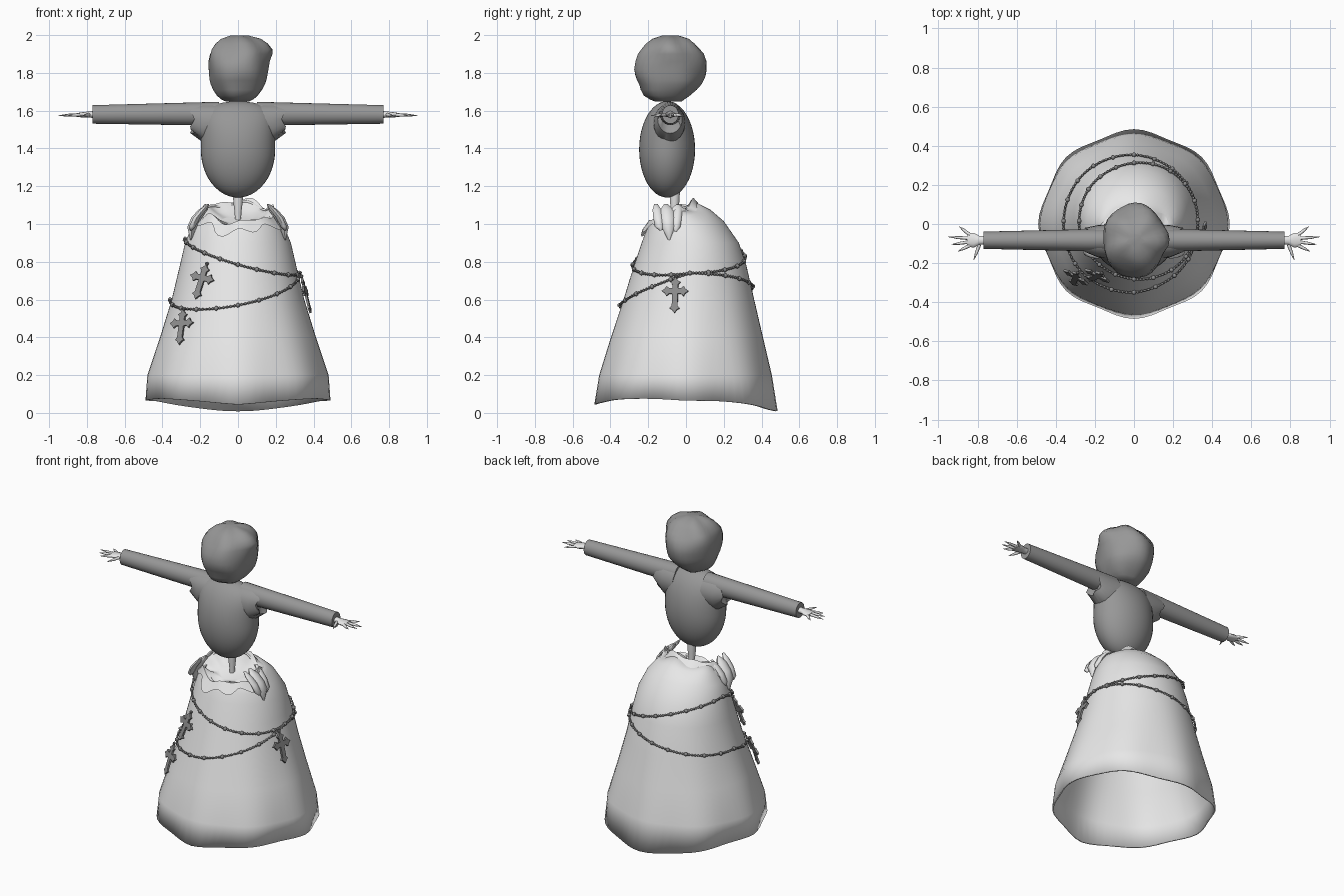
import bpy, bmesh
from math import sin, cos, pi, radians, tau
from mathutils import Vector, Matrix

if "Cube" in bpy.data.objects:
    bpy.data.objects.remove(bpy.data.objects["Cube"])


def material(name, value):
    m = bpy.data.materials.new(name)
    m.use_nodes = True
    m.diffuse_color = (value, value, value, 1)
    m.node_tree.nodes["Principled BSDF"].inputs["Base Color"].default_value = (value, value, value, 1)
    return m


CLOTH = material("pale cloth", 0.8)
GREY = material("mid grey", 0.31)
IRON = material("dark iron", 0.26)


def finish(name, bm, mat, sharp=45, mirror=False):
    bmesh.ops.recalc_face_normals(bm, faces=bm.faces)
    me = bpy.data.meshes.new(name)
    bm.to_mesh(me)
    bm.free()
    me.materials.append(mat)
    me.shade_smooth()
    me.set_sharp_from_angle(angle=radians(sharp))
    ob = bpy.data.objects.new(name, me)
    bpy.context.collection.objects.link(ob)
    if mirror:
        ob.modifiers.new("Mirror", 'MIRROR')
    return ob


def loft(bm, rings, cap_start=False, cap_end=False):
    rows = [[bm.verts.new(p) for p in r] for r in rings]
    n = len(rows[0])
    for a, b in zip(rows, rows[1:]):
        for j in range(n):
            k = (j + 1) % n
            bm.faces.new((a[j], a[k], b[k], b[j]))
    if cap_start:
        bm.faces.new(rows[0][::-1])
    if cap_end:
        bm.faces.new(rows[-1])


def flat_point(t, z, x0, x1, y0, y1, tilt=0):
    return Vector(((x0 + x1) / 2 + (x1 - x0) / 2 * cos(t),
                   (y0 + y1) / 2 + (y1 - y0) / 2 * sin(t), z + tilt * sin(t)))


def side_ring(x, yc, zc, ry, rz, n=24, jag=0):
    return [Vector((x + jag * cos(5 * t), yc + ry * cos(t), zc + rz * sin(t)))
            for t in (tau * i / n for i in range(n))]


# Skirt: height, half width, front y, back y, tilt
SKIRT = [(0.2, .475, -.455, .45, 0), (0.4, .41, -.395, .405, 0), (0.6, .35, -.33, .36, 0),
         (0.78, .308, -.275, .32, 0), (0.9, .28, -.235, .28, 0), (0.985, .245, -.215, .2, .03),
         (1.03, .21, -.2, .13, .045), (1.06, .175, -.18, .03, .055)]
SEG = 64
ANGLES = [tau * i / SEG for i in range(SEG)]


def skirt_line(t):
    s = sin(t)
    r = .475 + .01 * cos(8 * t)
    hem_z = .065 - .055 * max(0, s) ** 3 - .02 * max(0, -s) ** 3 + .03 * max(0, -s) * abs(cos(t))
    pts = [Vector((r * 1.01 * cos(t), r * s, hem_z))]
    for z, w, y0, y1, tilt in SKIRT:
        p = flat_point(t, z, -w, w, y0, y1, tilt)
        k = 1 + .014 * cos(8 * t) * max(0, 1 - z / .75)
        pts.append(Vector((p.x * k, p.y * k, p.z)))
    pts[-1].z += .014 * sin(5 * t + 1)
    return pts


def on_skirt(t, z, out=0):
    pts = skirt_line(t)
    for a, b in zip(pts, pts[1:]):
        if z <= b.z:
            break
    p = a.lerp(b, (z - a.z) / (b.z - a.z))
    return p + Vector((cos(t), sin(t), 0)) * out


bm = bmesh.new()
lines = [skirt_line(t) for t in ANGLES]
loft(bm, [[l[i] for l in lines] for i in range(len(SKIRT) + 1)])
skirt = finish("skirt", bm, CLOTH, 60)
mod = skirt.modifiers.new("Thickness", 'SOLIDIFY')
mod.thickness = 0.01

# Collar: shallow cup inside the waist, rolled rim and a ragged folded edge
bm = bmesh.new()
rim = [l[-1] for l in lines]
cup = [flat_point(t, 1.02, -.09, .09, -.13, -.03, .02) for t in ANGLES]
throat = [p.lerp(q, .35) - Vector((0, 0, .008 + .01 * sin(6 * t)))
          for p, q, t in zip(rim, cup, ANGLES)]
roll = [p + Vector((.015 * cos(t), .015 * sin(t), .008 + .012 * sin(7 * t)))
        for p, t in zip(rim, ANGLES)]
hem = []
for t, p in zip(ANGLES, rim):
    front = max(0, .35 - sin(t)) / 1.35
    drop = .015 + front * (.03 + .022 * sin(9 * t)) + .08 * max(0, abs(cos(t + .1)) - .9) * 5 * front
    hem.append(on_skirt(t, p.z - drop, .005 + .018 * front))
loft(bm, [cup, throat, roll, hem], cap_start=True)
finish("collar", bm, CLOTH, 50)

# Crumpled folds hanging at each side of the collar
bm = bmesh.new()
for y, w, low, lean in ((-.135, .024, .965, -.006), (-.09, .036, .915, -.004), (-.055, .022, .96, .004)):
    loft(bm, [[Vector((x + r * .7 * cos(t), y + lean * k + r * sin(t), z)) for t in ANGLES[::8]]
              for k, (x, z, r) in enumerate(((.25, low, .005), (.243, .985, w), (.218, 1.035, w * 1.1),
                                             (.185, 1.075, w), (.16, 1.105, .01)))], True, True)
finish("collar_fold", bm, CLOTH, 50, True)

# Waist post
bm = bmesh.new()
loft(bm, [[Vector((r * cos(t), -.06 + r * sin(t), z)) for t in ANGLES[::4]]
          for z, r in ((.99, .014), (1.06, .018), (1.11, .024), (1.17, .028))], True, True)
finish("waist_post", bm, CLOTH)

# Torso: an egg with squared shoulders
bm = bmesh.new()
bmesh.ops.create_uvsphere(bm, u_segments=40, v_segments=24, radius=1)
for v in bm.verts:
    if 0 < v.co.z < .999:
        v.co.x *= ((1 - v.co.z ** 6) / (1 - v.co.z ** 2)) ** .5
bm.transform(Matrix.Translation((0, -.1, 1.395)) @ Matrix.Diagonal((.197, .148, .255, 1)))
finish("torso", bm, GREY, 60)

# Shoulder and arm, mirrored
bm = bmesh.new()
loft(bm, [side_ring(.1, -.09, 1.535, .09, .1), side_ring(.185, -.088, 1.535, .082, .103),
          side_ring(.243, -.085, 1.555, .065, .075, jag=.012),
          side_ring(.225, -.085, 1.575, .05, .05)], True, True)
finish("shoulder", bm, GREY, 40, True)
bm = bmesh.new()
loft(bm, [side_ring(.1, -.083, 1.585, .058, .062), side_ring(.25, -.083, 1.583, .056, .06),
          side_ring(.77, -.083, 1.58, .044, .049)], True, True)
finish("arm", bm, GREY, 45, True)

# Hand with tapered fingers, mirrored
bm = bmesh.new()
loft(bm, [side_ring(.75, -.083, 1.58, .022, .02, 12), side_ring(.79, -.083, 1.58, .022, .016, 12),
          side_ring(.82, -.083, 1.578, .038, .014, 12), side_ring(.855, -.08, 1.577, .034, .01, 12)],
     True, True)
for base, tip in (((.79, -.105), (.82, -.185)), ((.84, -.11), (.9, -.14)), ((.845, -.092), (.935, -.105)),
                  ((.845, -.073), (.95, -.066)), ((.84, -.055), (.895, -.012))):
    a, b = Vector((*base, 1.578)), Vector((*tip, 1.574))
    rot = (b - a).to_track_quat('Z', 'Y').to_matrix()
    loft(bm, [[a.lerp(b, f) + rot @ Vector((r * cos(t), r * sin(t), 0)) for t in ANGLES[::8]]
              for f, r in ((0, .009), (.55, .0075), (1, .001))], True, True)
finish("hand", bm, CLOTH, 50, True)

# Head: height, left x, right x, front y, back y
HEAD = [(1.648, -.06, .06, -.16, -.025), (1.66, -.085, .085, -.19, -.008), (1.68, -.108, .108, -.222, .02),
        (1.71, -.128, .13, -.24, .055), (1.74, -.142, .145, -.25, .08), (1.76, -.148, .151, -.262, .09),
        (1.785, -.152, .155, -.272, .1), (1.82, -.156, .16, -.278, .106), (1.86, -.16, .165, -.27, .107),
        (1.9, -.155, .172, -.25, .09), (1.925, -.145, .172, -.23, .07), (1.955, -.12, .15, -.205, .045),
        (1.98, -.088, .115, -.17, .015), (1.997, -.035, .05, -.12, -.04)]
bm = bmesh.new()
rings = []
for z, *box in HEAD:
    wave = .004 + .006 * (z > 1.87)
    rings.append([flat_point(t, z, *box) + Vector((cos(t), sin(t), 0)) * wave * sin(5 * t + 14 * z)
                  for t in ANGLES[::2]])
loft(bm, rings, True, True)
finish("head", bm, GREY, 70)


# Bead chains draped round the skirt
def upper(t):
    return .83 - .09 * cos(t) - .045 * max(0, -sin(t))


def lower(t):
    return .67 + .07 * cos(t) - .1 * max(0, -sin(t))


def chain(name, height):
    bm = bmesh.new()
    count = 120
    turns = [tau * i / count for i in range(count)]
    pts = [on_skirt(t, height(t), .009) for t in turns]
    tube = []
    for i, (t, p) in enumerate(zip(turns, pts)):
        bmesh.ops.create_icosphere(bm, subdivisions=1, radius=.0135 if i % 6 == 0 else .0078,
                                   matrix=Matrix.Translation(p))
        out = Vector((cos(t), sin(t), 0)) * .005
        up = Vector((0, 0, .005))
        tube.append([p + out, p + up, p - out, p - up])
    loft(bm, tube + tube[:1])
    finish(name, bm, IRON, 60)


chain("upper_bead_chain", upper)
chain("lower_bead_chain", lower)


# Crosses with flared, pointed ends
def cross(name, angle, z, tilt, facing):
    bm = bmesh.new()
    w, f = .015, .027
    outline = []
    for k, length in enumerate((.075, .072, .12, .072)):
        turn = Matrix.Rotation(k * pi / 2, 2)
        for x, y in ((w, w), (w, length - .04), (f, length - .026), (.013, length - .018),
                     (0, length), (-.013, length - .018), (-f, length - .026), (-w, length - .04)):
            outline.append(turn @ Vector((x, y)))
    front = [bm.verts.new((p.x, p.y, .006)) for p in outline]
    back = [bm.verts.new((p.x, p.y, -.006)) for p in outline]
    bm.faces.new(front)
    bm.faces.new(back[::-1])
    for i in range(len(front)):
        j = (i + 1) % len(front)
        bm.faces.new((front[i], back[i], back[j], front[j]))
    bmesh.ops.create_icosphere(bm, subdivisions=1, radius=.011, matrix=Matrix.Translation((0, .08, 0)))
    across = Vector((-sin(facing), cos(facing), 0))
    up = (on_skirt(angle, z + .08) - on_skirt(angle, z - .08)).normalized()
    out = across.cross(up).normalized()
    up = out.cross(across)
    frame = Matrix((across, up, out)).transposed().to_4x4()
    place = on_skirt(angle, z, .024)
    bm.transform(Matrix.Translation(place) @ frame @ Matrix.Rotation(tilt, 4, 'Z'))
    finish(name, bm, IRON, 30)


cross("upper_cross", radians(-123), .715, radians(-12), radians(-114))
cross("lower_cross", radians(-136), .475, radians(3), radians(-122))
cross("side_cross", radians(-12), .645, 0, radians(-8))
